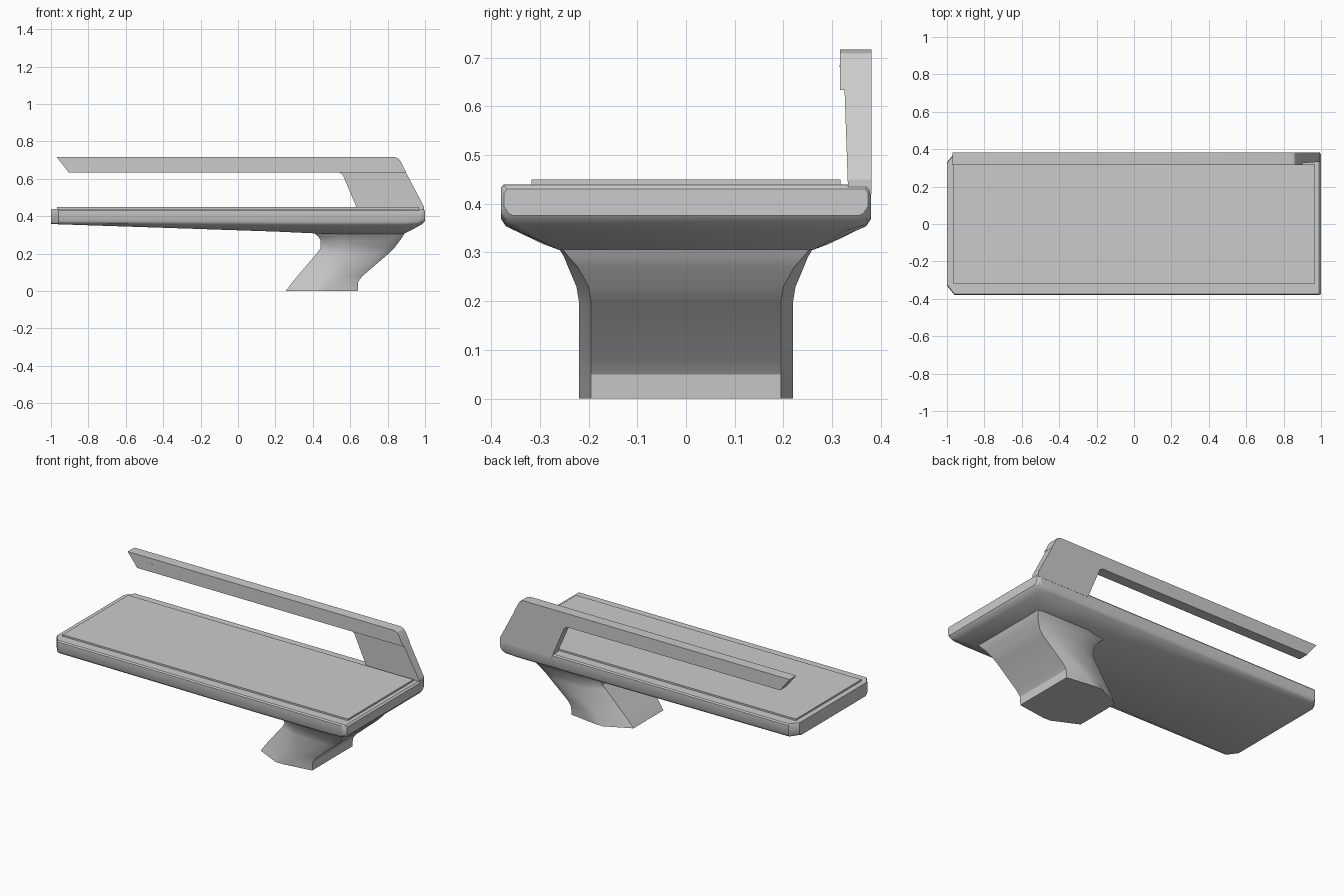
import bpy, bmesh, math

if "Cube" in bpy.data.objects:
    bpy.data.objects.remove(bpy.data.objects["Cube"])


def finish(name, bm, angle=35):
    bmesh.ops.recalc_face_normals(bm, faces=bm.faces)
    me = bpy.data.meshes.new(name)
    bm.to_mesh(me)
    bm.free()
    ob = bpy.data.objects.new(name, me)
    bpy.context.collection.objects.link(ob)
    bpy.ops.object.select_all(action='DESELECT')
    ob.select_set(True)
    bpy.context.view_layer.objects.active = ob
    bpy.ops.object.shade_smooth_by_angle(angle=math.radians(angle))
    return ob


def loft(name, rings, angle=35):
    """Skin matching closed rings of points and cap both ends."""
    bm = bmesh.new()
    vs = [[bm.verts.new(p) for p in r] for r in rings]
    n = len(rings[0])
    for a, b in zip(vs, vs[1:]):
        for i in range(n):
            j = (i + 1) % n
            bm.faces.new((a[i], a[j], b[j], b[i]))
    bm.faces.new(vs[0])
    bm.faces.new(vs[-1])
    return finish(name, bm, angle)


# deck: cross-sections along x, trapezoid belly deepening towards the pedestal
def deck_section(x, hw, top, side, b, zb):
    half = [(hw - .006, top), (hw, top - .008), (hw, side + .015),
            (hw - .01, side), (b, zb)]
    return ([(x, y, z) for y, z in half] +
            [(x, -y, z) for y, z in reversed(half)])


loft("deck", [deck_section(*s) for s in [
    (-1.0, .33, .44, .363, .31, .359),
    (-.96, .38, .44, .361, .35, .357),
    (-.3, .38, .44, .358, .325, .335),
    (.2, .38, .44, .355, .295, .318),
    (.42, .38, .44, .354, .268, .308),
    (.6, .38, .44, .354, .26, .305),
    (.885, .38, .44, .354, .26, .305),
    (.965, .38, .44, .358, .33, .346),
    (.99, .38, .439, .368, .35, .362),
    (1.0, .374, .43, .38, .355, .376)]])

# raised pad on the deck
bm = bmesh.new()
bmesh.ops.create_cube(bm, size=1)
for v in bm.verts:
    v.co.x *= 1.935
    v.co.y *= .635
    v.co.z = .45 if v.co.z > 0 else .43
finish("deck_pad", bm)


# pedestal: leaning octagonal rings, flared where it meets the deck
def pedestal_ring(z, x0, x1, x2, x3, w0, w1, w3):
    half = [(x0, w0), (x1, w1), (x2, w1), (x3, w3)]
    return ([(x, y, z) for x, y in half] +
            [(x, -y, z) for x, y in reversed(half)])


loft("pedestal", [pedestal_ring(*r) for r in [
    (0, .255, .41, .46, .64, .145, .22, .195),
    (.05, .293, .445, .525, .643, .15, .22, .195),
    (.08, .318, .465, .57, .665, .155, .22, .195),
    (.2, .42, .54, .745, .805, .17, .22, .195),
    (.23, .442, .55, .785, .835, .18, .225, .2),
    (.27, .442, .56, .82, .865, .195, .242, .222),
    (.29, .43, .55, .835, .88, .21, .25, .24),
    (.315, .40, .53, .85, .892, .235, .265, .26)]], 30)


# side rail and its slanted post: xz outlines given depth along y
def slab(name, outline, inner, outer=.381):
    return loft(name, [[(x, inner(z), z) for x, z in outline],
                       [(x, outer, z) for x, z in outline]], 25)


slab("rail_post", [(.53, .636), (.548, .631), (.562, .618), (.645, .42),
                   (.995, .42), (.995, .45), (.895, .64)],
     lambda z: .333 - (z - .42) * .035)
slab("side_rail", [(-.97, .717), (-.905, .634), (.53, .634), (.9, .634),
                   (.872, .69), (.858, .709), (.838, .717)],
     lambda z: .316)

# small slot mark on the inside of the rail
bm = bmesh.new()
bmesh.ops.create_cube(bm, size=1)
for v in bm.verts:
    v.co = (-.815 + v.co.x * .075, .317 + v.co.y * .004, .683 + v.co.z * .004)
finish("rail_slot", bm)
